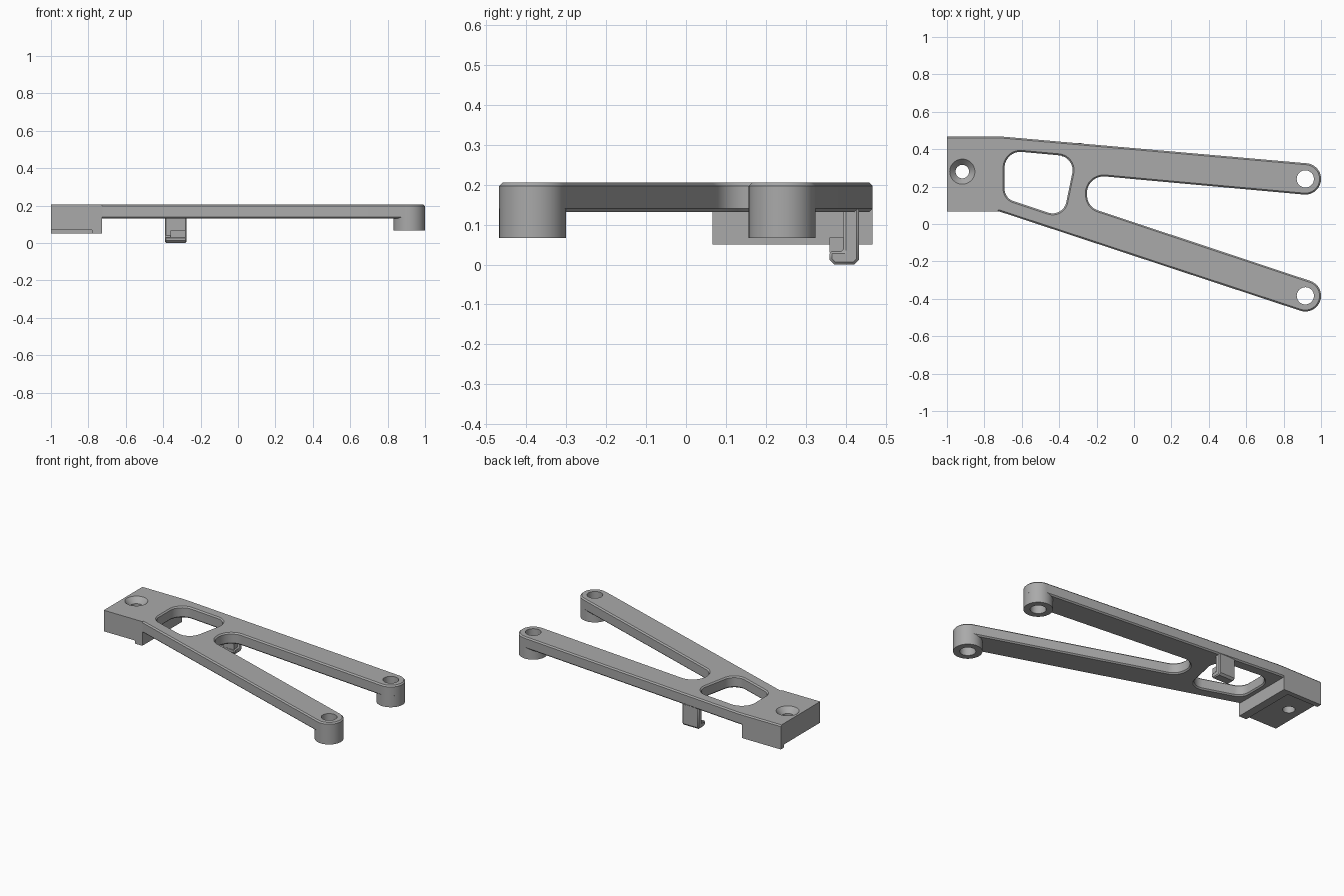
import bpy, bmesh, math
from mathutils import Vector

cube = bpy.data.objects.get("Cube")
if cube:
    bpy.data.objects.remove(cube, do_unlink=True)

grey = bpy.data.materials.new("mid grey")
grey.use_nodes = True
COLOR = (0.40, 0.40, 0.40, 1)
grey.diffuse_color = COLOR
grey.node_tree.nodes["Principled BSDF"].inputs["Base Color"].default_value = COLOR

TOP, UNDER, BOSS_Z = 0.205, 0.132, 0.067
BOSS_R, HOLE_R = 0.084, 0.046
BOSSES = {"front": (0.916, -0.384), "back": (0.916, 0.241)}


def add_object(name, bm):
    bmesh.ops.remove_doubles(bm, verts=bm.verts, dist=1e-5)
    bmesh.ops.recalc_face_normals(bm, faces=bm.faces)
    mesh = bpy.data.meshes.new(name)
    bm.to_mesh(mesh)
    bm.free()
    mesh.materials.clear()
    mesh.materials.append(grey)
    obj = bpy.data.objects.new(name, mesh)
    bpy.context.collection.objects.link(obj)
    return obj


def prism(name, points, offset):
    """Extrude a 3D polygon by an offset vector."""
    bm = bmesh.new()
    face = bm.faces.new([bm.verts.new(p) for p in points])
    moved = bmesh.ops.extrude_face_region(bm, geom=[face], use_keep_orig=True)["geom"]
    verts = [v for v in moved if isinstance(v, bmesh.types.BMVert)]
    bmesh.ops.translate(bm, verts=verts, vec=offset)
    return add_object(name, bm)


def box(name, lo, hi):
    pts = [(lo[0], lo[1], lo[2]), (hi[0], lo[1], lo[2]),
           (hi[0], hi[1], lo[2]), (lo[0], hi[1], lo[2])]
    return prism(name, pts, (0, 0, hi[2] - lo[2]))


def cone(name, x, y, z0, z1, r0, r1):
    bm = bmesh.new()
    bmesh.ops.create_cone(bm, cap_ends=True, segments=48, radius1=r0, radius2=r1, depth=z1 - z0)
    bmesh.ops.translate(bm, verts=bm.verts, vec=(x, y, (z0 + z1) / 2))
    return add_object(name, bm)


def arc(cx, cy, r, a0, a1, n=24):
    angles = [math.radians(a0 + (a1 - a0) * i / n) for i in range(n + 1)]
    return [(cx + r * math.cos(a), cy + r * math.sin(a)) for a in angles]


def fillet(prev, corner, nxt, r, n=12):
    """Points of a round corner with radius r."""
    c = Vector(corner)
    u, v = (Vector(prev) - c).normalized(), (Vector(nxt) - c).normalized()
    half = u.angle(v) / 2
    centre = c + (u + v).normalized() * (r / math.sin(half))
    start = c + u * (r / math.tan(half)) - centre
    end = c + v * (r / math.tan(half)) - centre
    turn = start.angle_signed(end)  # clockwise positive
    result = []
    for i in range(n + 1):
        a = -turn * i / n
        result.append((centre.x + start.x * math.cos(a) - start.y * math.sin(a),
                       centre.y + start.x * math.sin(a) + start.y * math.cos(a)))
    return result


def chamfered_plate(name, loops, z0, z1, chamfer):
    """Filled 2D curve, where inner loops become openings."""
    curve = bpy.data.curves.new(name, "CURVE")
    curve.dimensions, curve.fill_mode = "2D", "BOTH"
    curve.extrude = (z1 - z0) / 2 - chamfer
    curve.bevel_depth, curve.bevel_resolution, curve.offset = chamfer, 0, -chamfer
    for loop in loops:
        spline = curve.splines.new("POLY")
        spline.points.add(len(loop) - 1)
        for point, (x, y) in zip(spline.points, loop):
            point.co = (x, y, 0, 1)
        spline.use_cyclic_u = True
    helper = bpy.data.objects.new(name, curve)
    mesh = bpy.data.meshes.new_from_object(helper)
    bm = bmesh.new()
    bm.from_mesh(mesh)
    bmesh.ops.translate(bm, verts=bm.verts, vec=(0, 0, (z0 + z1) / 2))
    bpy.data.objects.remove(helper)
    bpy.data.curves.remove(curve)
    bpy.data.meshes.remove(mesh)
    return add_object(name, bm)


def boolean(target, tool, operation):
    mod = target.modifiers.new("boolean", "BOOLEAN")
    mod.object, mod.operation, mod.solver = tool, operation, "EXACT"
    bpy.context.view_layer.objects.active = target
    bpy.ops.object.modifier_apply(modifier=mod.name)
    bpy.data.objects.remove(tool, do_unlink=True)


# Forked plate with a rounded window
crotch = [(0.942, -0.304), (-0.245, 0.090), (-0.262, 0.264), (0.909, 0.157)]
outline = [(-1.05, 0.067), (-0.72, 0.067)]
outline += arc(*BOSSES["front"], BOSS_R, -108.3, 71.7)
outline += fillet(*crotch[0:3], 0.085) + fillet(*crotch[1:4], 0.09)
outline += arc(*BOSSES["back"], BOSS_R, -95, 85)
outline += [(-0.70, 0.467), (-1.05, 0.467)]
corners = [(-0.692, 0.394), (-0.692, 0.138), (-0.379, 0.034), (-0.312, 0.359)]
radii = [0.085, 0.07, 0.075, 0.08]
window = []
for i in range(4):
    window += fillet(corners[i - 1], corners[i], corners[(i + 1) % 4], radii[i])
body = chamfered_plate("forked_arm", [outline, window], UNDER, TOP, 0.008)
boolean(body, box("end_trim", (-1.2, -1, -1), (-1, 1, 1)), "DIFFERENCE")

# Mounting block with an L-shaped lip underneath
section = [(0.067, 0.05), (0.467, 0.05), (0.467, TOP - 0.008), (0.459, TOP), (0.067, TOP)]
block = prism("mounting_block", [(-1, y, z) for y, z in section], (0.274, 0, 0))
boolean(block, box("pocket", (-1.1, 0, 0), (-0.78, 0.435, 0.07)), "DIFFERENCE")
boolean(body, block, "UNION")

# Countersunk screw hole
boolean(body, cone("screw_hole", -0.918, 0.28, 0, 0.3, 0.036, 0.036), "DIFFERENCE")
boolean(body, cone("countersink", -0.918, 0.28, TOP - 0.034, TOP + 0.002, 0.036, 0.069), "DIFFERENCE")

# Bosses hanging below the arm tips, with through holes
for side, (x, y) in BOSSES.items():
    boolean(body, cone("hole", x, y, 0, 0.3, HOLE_R, HOLE_R), "DIFFERENCE")
    boss = cone(side + "_boss", x, y, BOSS_Z, TOP - 0.009, BOSS_R, BOSS_R)
    boolean(boss, cone("hole", x, y, 0, 0.3, HOLE_R, HOLE_R), "DIFFERENCE")

# Clip under the back arm: stem with foot, and a small nose
foot = [(0.433, UNDER + 0.01), (0.433, 0.012), (0.421, 0), (0.372, 0), (0.36, 0.012),
        (0.36, 0.033), (0.395, 0.033), (0.395, UNDER + 0.01)]
clip = prism("clip", [(-0.39, y, z) for y, z in foot], (0.115, 0, 0))
bevel = clip.modifiers.new("edge_bevel", "BEVEL")
bevel.width, bevel.segments, bevel.limit_method = 0.006, 1, "ANGLE"
bevel.angle_limit = math.radians(60)
box("clip_nose", (-0.36, 0.36, 0.03), (-0.281, 0.398, 0.068))

# Smooth round surfaces, sharp edges
for obj in bpy.context.scene.objects:
    if obj.type == "MESH":
        bpy.ops.object.select_all(action="DESELECT")
        obj.select_set(True)
        bpy.context.view_layer.objects.active = obj
        bpy.ops.object.shade_smooth_by_angle(angle=math.radians(25))
